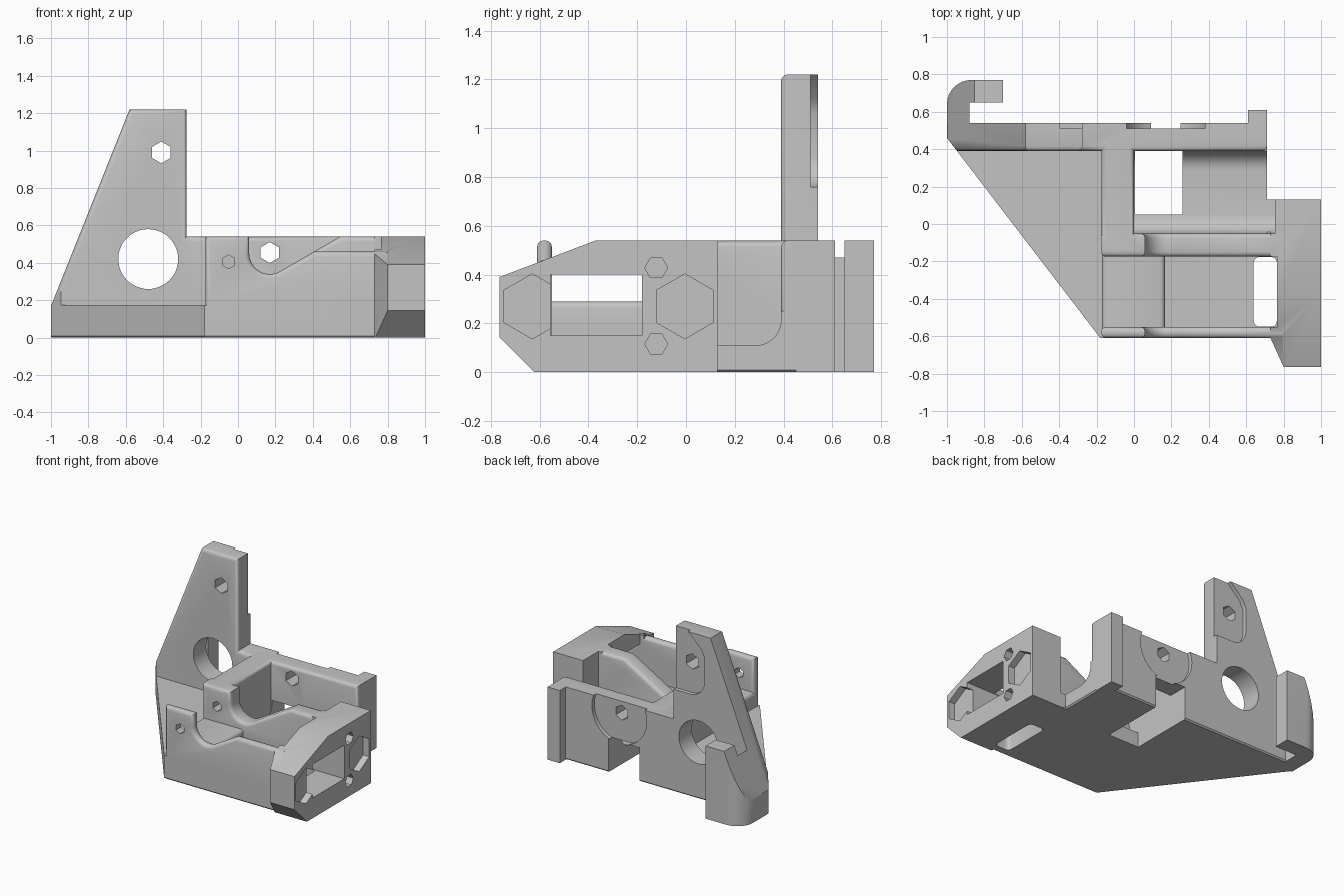
import bpy, bmesh, math
from mathutils import Vector

if "Cube" in bpy.data.objects:
    bpy.data.objects.remove(bpy.data.objects["Cube"], do_unlink=True)

grey = bpy.data.materials.new("plain_grey")
grey.use_nodes = True
colour = (0.55, 0.55, 0.55, 1)
grey.diffuse_color = colour
grey.node_tree.nodes["Principled BSDF"].inputs["Base Color"].default_value = colour

PLACE = {"x": lambda u, v, d: (d, u, v),
         "y": lambda u, v, d: (u, d, v),
         "z": lambda u, v, d: (u, v, d)}


def prism(name, pts, axis, lo, hi, soft=None, width=0.025, segments=3):
    """Extrude a profile along an axis; soft(midpoint, direction) picks rounded edges."""
    bm = bmesh.new()
    rings = [[bm.verts.new(PLACE[axis](u, v, d)) for u, v in pts] for d in (lo, hi)]
    n = len(pts)
    bm.faces.new(rings[0])
    bm.faces.new(rings[1][::-1])
    for i in range(n):
        j = (i + 1) % n
        bm.faces.new((rings[0][i], rings[1][i], rings[1][j], rings[0][j]))
    bmesh.ops.recalc_face_normals(bm, faces=bm.faces)
    if soft:
        edges = [e for e in bm.edges
                 if soft((e.verts[0].co + e.verts[1].co) / 2, e.verts[1].co - e.verts[0].co)]
        bmesh.ops.bevel(bm, geom=edges, offset=width, offset_type="OFFSET",
                        segments=segments, profile=0.5, affect="EDGES", clamp_overlap=True)
    mesh = bpy.data.meshes.new(name)
    bm.to_mesh(mesh)
    bm.free()
    mesh.materials.append(grey)
    obj = bpy.data.objects.new(name, mesh)
    bpy.context.collection.objects.link(obj)
    return obj


def box(name, x0, x1, y0, y1, z0, z1, soft=None, width=0.025):
    return prism(name, [(x0, y0), (x1, y0), (x1, y1), (x0, y1)], "z", z0, z1, soft, width)


def arc(cx, cy, r, a0, a1, n=10):
    angles = [math.radians(a0 + (a1 - a0) * i / n) for i in range(n + 1)]
    return [(cx + r * math.cos(a), cy + r * math.sin(a)) for a in angles]


def ngon(cx, cy, r, n=6, turn=30):
    return arc(cx, cy, r, turn, turn + 360, n)[:-1]


def combine(target, tool, operation):
    mod = target.modifiers.new(operation.lower(), "BOOLEAN")
    mod.operation, mod.solver, mod.object = operation, "EXACT", tool
    bpy.context.view_layer.objects.active = target
    bpy.ops.object.modifier_apply(modifier=mod.name)
    bpy.data.objects.remove(tool, do_unlink=True)


# Base slab with a fine chamfer round the underside
base = [(-1, 0.46), (-0.18, -0.61), (0.8, -0.61), (0.8, 0.13),
        (0.71, 0.13), (0.71, 0.54), (-1, 0.54)]
body = prism("bracket_body", base, "z", 0, 0.175, lambda m, d: m.z < 0.001, 0.01, 1)

# Hook, trimmed to the slope of the tall plate
hook_path = [(-1, 0.46), (-0.88, 0.46), (-0.88, 0.65), (-0.7, 0.65), (-0.7, 0.77)]
hook = prism("hook", hook_path + arc(-0.87, 0.64, 0.13, 90, 180, 8), "z", 0, 0.54)
slope = [(-1, 0.17), (-0.58, 1.22), (-1.4, 1.22), (-1.4, 0.17)]
combine(hook, prism("slope_cutter", slope, "y", 0.2, 1), "DIFFERENCE")

# Tall back plate with rounded front rim
plate = [(-1, 0.05), (-1, 0.17), (-0.58, 1.22), (-0.275, 1.22),
         (-0.275, 0.54), (0.71, 0.54), (0.71, 0.05)]
back_plate = prism("back_plate", plate, "y", 0.39, 0.54,
                   lambda m, d: m.y < 0.4 and m.z > 0.2)

# Front and middle walls share a scooped top edge
scoop = [(-0.175, 0.05), (-0.175, 0.54), (0.06, 0.54)] + arc(0.17, 0.45, 0.11, 180, 300, 12)
wall_soft = lambda m, d: abs(d.y) < 0.001 and m.z > 0.2
front_wall = prism("front_wall", scoop + [(0.407, 0.46), (0.8, 0.46), (0.8, 0.05)],
                   "y", -0.61, -0.55, wall_soft)
middle_wall = prism("middle_wall", scoop + [(0.545, 0.54), (0.8, 0.54), (0.8, 0.05)],
                    "y", -0.175, -0.05, wall_soft)
left_wall = box("left_wall", -0.175, 0, -0.14, 0.45, 0.05, 0.54,
                lambda m, d: m.z > 0.53 and abs(d.y) > 0.1)
shelf = box("shelf", -0.172, 0.165, -0.58, -0.1, 0.05, 0.29,
            lambda m, d: m.z > 0.28 and abs(d.y) > 0.1)
cradle = box("cradle", -0.05, 0.71, -0.08, 0.42, 0.05, 0.25)
post = box("post", 0.61, 0.71, 0.45, 0.61, 0, 0.54)

# Mounting block with tapered front corner
side = [(-0.62, 0), (-0.765, 0.145), (-0.765, 0.39), (-0.37, 0.54), (0.13, 0.54), (0.13, 0)]
block = prism("mount_block", side, "x", 0.73, 1)
taper = [(0.6, -0.61), (0.73, -0.61), (0.8, -0.765), (0.8, -0.9), (0.6, -0.9)]
combine(block, prism("taper_cutter", taper, "z", -0.2, 1), "DIFFERENCE")

for part in (hook, back_plate, front_wall, middle_wall, left_wall, shelf, cradle, post, block):
    combine(body, part, "UNION")

# Openings: diagonal trim, round-bottomed bay, front bay, floor slot, window, rear gap
bay = ([(-0.05, 1)] + arc(0.05, 0.21, 0.1, 180, 270) +
       arc(0.285, 0.215, 0.105, 270, 360) + [(0.39, 1)])
cutters = [
    prism("diagonal", [(-1, 0.46), (-0.18, -0.61), (-1.3, -0.61), (-1.3, 0.8514)], "z", -0.2, 1.5),
    prism("bay", bay, "x", 0, 0.755),
    box("front_bay", 0.165, 0.765, -0.55, -0.175, 0.15, 1),
    box("floor_slot", 0.64, 0.764, -0.549, -0.176, -0.2, 0.3,
        lambda m, d: abs(d.z) > 0.1, 0.03),
    box("window", 0.7, 1.2, -0.555, -0.18, 0.151, 0.4),
    box("rear_gap", 0.005, 0.26, 0.05, 0.7, -0.2, 0.25),
]

# Shallow reliefs on the back face
upper_relief = ([(-0.2, 1.3), (-0.31, 1.3), (-0.5, 1.12), (-0.53, 1.06)] +
                arc(-0.41, 0.88, 0.12, 180, 270, 8) + [(-0.2, 0.76)])
cutters += [prism("upper_relief", upper_relief, "y", 0.51, 0.7),
            prism("lower_relief", ngon(0.17, 0.46, 0.225, 40, 0), "y", 0.511, 0.7)]

# Holes running front to back
for x, z, r, n, y0, y1 in ((-0.48, 0.42, 0.16, 48, 0.2, 0.7), (-0.41, 0.99, 0.058, 6, 0.2, 0.7),
                           (0.17, 0.455, 0.056, 6, 0.2, 0.7), (-0.05, 0.405, 0.037, 6, -0.8, 0.1)):
    cutters.append(prism("hole", ngon(x, z, r, n), "y", y0, y1))

# Nut pockets and screw holes in the mounting block
for y, z, r, depth, turn in ((-0.63, 0.27, 0.133, 0.05, 30), (-0.005, 0.27, 0.133, 0.05, 30),
                             (-0.122, 0.428, 0.047, 0.2, 0), (-0.122, 0.115, 0.047, 0.2, 0)):
    cutters.append(prism("nut_pocket", ngon(y, z, r, 6, turn), "x", 1 - depth, 1.2))

for cutter in cutters:
    combine(body, cutter, "DIFFERENCE")

# Shading: soft on the rounded rims, crisp elsewhere
bpy.ops.object.select_all(action="DESELECT")
body.select_set(True)
bpy.context.view_layer.objects.active = body
bpy.ops.object.shade_smooth_by_angle(angle=math.radians(35))
